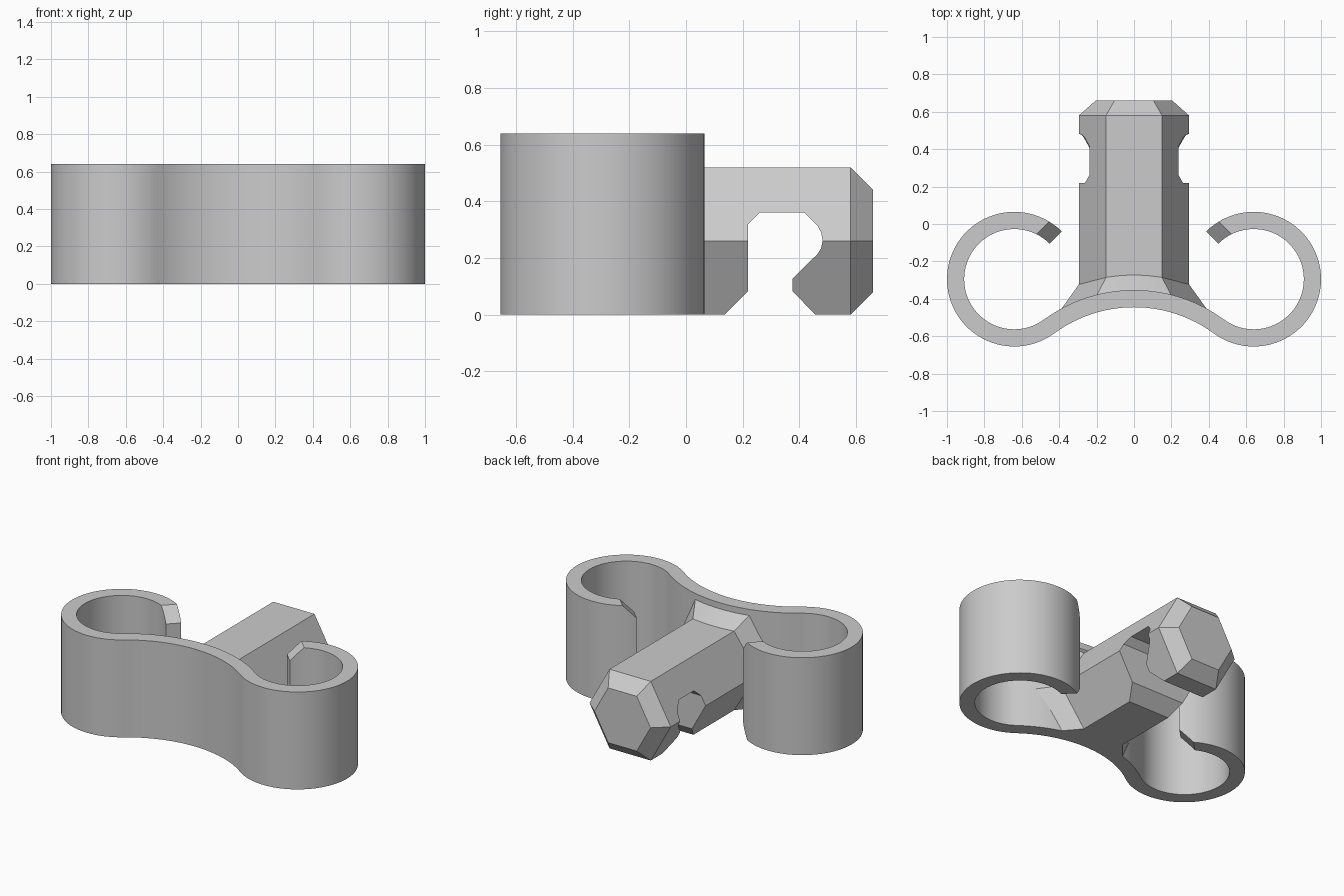
import bpy, bmesh, math
from mathutils import Vector

if "Cube" in bpy.data.objects:
    bpy.data.objects.remove(bpy.data.objects["Cube"])

H = 0.64                       # clip height
RX, RY = 0.64, -0.295          # ring centre
R_OUT, R_IN = 0.36, 0.268      # ring radii
CY = -1.165                    # centre of the bridging arc
A_FRONT, A_BACK = 0.72, 0.812  # bridging arc radii

grey = bpy.data.materials.new("grey plastic")
grey.diffuse_color = (0.6, 0.6, 0.6, 1)
grey.use_nodes = True
grey.node_tree.nodes["Principled BSDF"].inputs["Base Color"].default_value = grey.diffuse_color


def make_object(name, bm):
    bmesh.ops.recalc_face_normals(bm, faces=bm.faces)
    mesh = bpy.data.meshes.new(name)
    bm.to_mesh(mesh)
    bm.free()
    mesh.materials.append(grey)
    ob = bpy.data.objects.new(name, mesh)
    bpy.context.collection.objects.link(ob)
    return ob


def activate(ob):
    bpy.ops.object.select_all(action='DESELECT')
    ob.select_set(True)
    bpy.context.view_layer.objects.active = ob


def prism(name, pts, origin, a, b, sweep):
    """Polygon in the plane (a, b), swept along a vector."""
    bm = bmesh.new()
    o, a, b = Vector(origin), Vector(a), Vector(b)
    face = bm.faces.new([bm.verts.new(o + a * p + b * q) for p, q in pts])
    ext = bmesh.ops.extrude_face_region(bm, geom=[face])
    bmesh.ops.translate(bm, vec=Vector(sweep),
                        verts=[v for v in ext['geom'] if isinstance(v, bmesh.types.BMVert)])
    if face.is_valid and all(len(e.link_faces) < 2 for e in face.edges):
        bm.faces.remove(face)
    bmesh.ops.holes_fill(bm, edges=bm.edges)
    return make_object(name, bm)


def cut(ob, cutter):
    cutter.hide_render = True
    activate(ob)
    mod = ob.modifiers.new("cut", 'BOOLEAN')
    mod.operation = 'DIFFERENCE'
    mod.solver = 'EXACT'
    mod.object = cutter
    bpy.ops.object.modifier_apply(modifier=mod.name)
    bpy.data.objects.remove(cutter, do_unlink=True)


def smooth(ob):
    activate(ob)
    bpy.ops.object.shade_smooth_by_angle(angle=math.radians(20))


# Clip band: bridging arc running tangentially into an open ring at each end
def polar(cx, cy, r, ang):
    return (cx + r * math.cos(ang), cy + r * math.sin(ang))


tangent = math.atan2(RY - CY, RX)
half = []
for i in range(13):
    ang = math.pi / 2 + (tangent - math.pi / 2) * i / 12
    half.append((polar(0, CY, A_FRONT, ang), polar(0, CY, A_BACK, ang)))
start, end = tangent - math.pi, math.radians(135)
for i in range(1, 57):
    ang = start + (end - start) * i / 56
    half.append((polar(RX, RY, R_OUT, ang), polar(RX, RY, R_IN, ang)))
left = [((-f[0], f[1]), (-b[0], b[1])) for f, b in half[:0:-1]]

bm = bmesh.new()
rows = [[[bm.verts.new((*p, z)) for z in (0, H)] for p in pair] for pair in left + half]
for (f0, b0), (f1, b1) in zip(rows, rows[1:]):
    bm.faces.new((f0[0], f1[0], f1[1], f0[1]))
    bm.faces.new((b0[0], b1[0], b1[1], b0[1]))
    for k in (0, 1):
        bm.faces.new((f0[k], f1[k], b1[k], b0[k]))
for f, b in (rows[0], rows[-1]):
    bm.faces.new((f[0], b[0], b[1], f[1]))
band = make_object("clip_band", bm)

# Chamfers above and below the free ring ends
s = math.sqrt(0.5)
for side in (1, -1):
    u = Vector((-s * side, s, 0))
    t = Vector((-s * side, -s, 0))
    for flip in (False, True):
        tri = [(-0.105, H + 0.02), (0.02, H - 0.105), (0.02, H + 0.02)]
        if flip:
            tri = [(p, H - q) for p, q in tri]
        cut(band, prism("chamfer_cutter", tri, Vector((RX * side, RY, 0)) + u * 0.2,
                        t, (0, 0, 1), u * 0.22))
smooth(band)

# Hexagonal post: flared foot following the arc, chamfered tip
N = 8
flat = [-0.15 + 0.3 * i / N for i in range(N + 1)]
hexagon = ([(-0.295, 0)] + [(x, 0.26) for x in flat] +
           [(0.295, 0)] + [(x, -0.26) for x in reversed(flat)])


def arc_y(r):
    return lambda x: CY + math.sqrt(r * r - x * x)


flare, tip = 0.34 / 0.26, 0.18 / 0.26
stations = [(flare, arc_y(0.77)), (flare, arc_y(A_BACK)), (1, arc_y(A_BACK + 0.08)),
            (1, lambda x: 0.58), (tip, lambda x: 0.66)]
bm = bmesh.new()
loops = [[bm.verts.new((x * k, y(x * k), 0.26 + z * k)) for x, z in hexagon]
         for k, y in stations]
n = len(hexagon)
for a, b in zip(loops, loops[1:]):
    for i in range(n):
        j = (i + 1) % n
        bm.faces.new((a[i], a[j], b[j], b[i]))
for i in range(n // 2):        # end caps as strips from top to bottom
    for lp in (loops[0], loops[-1]):
        quad = [lp[i], lp[i + 1], lp[(n - i - 1) % n], lp[(n - i) % n]]
        bm.faces.new(list(dict.fromkeys(quad)))
bmesh.ops.recalc_face_normals(bm, faces=bm.faces)
# Trim the flare flush with the base
res = bmesh.ops.bisect_plane(bm, geom=bm.verts[:] + bm.edges[:] + bm.faces[:], dist=1e-4,
                             plane_co=(0, 0, 0), plane_no=(0, 0, -1), clear_outer=True)
bmesh.ops.holes_fill(bm, edges=[e for e in bm.edges if e.is_boundary])
post = make_object("hook_post", bm)

# Hook slot cut sideways through the post
slot = [(0.117, -0.02), (0.218, 0.082), (0.218, 0.318), (0.26, 0.36), (0.418, 0.36),
        (0.464, 0.314), (0.477, 0.29), (0.482, 0.262), (0.477, 0.235), (0.464, 0.214),
        (0.376, 0.127), (0.376, 0.082), (0.477, -0.02)]
cut(post, prism("slot_cutter", slot, (-0.5, 0, 0), (0, 1, 0), (0, 0, 1), (1, 0, 0)))
smooth(post)
